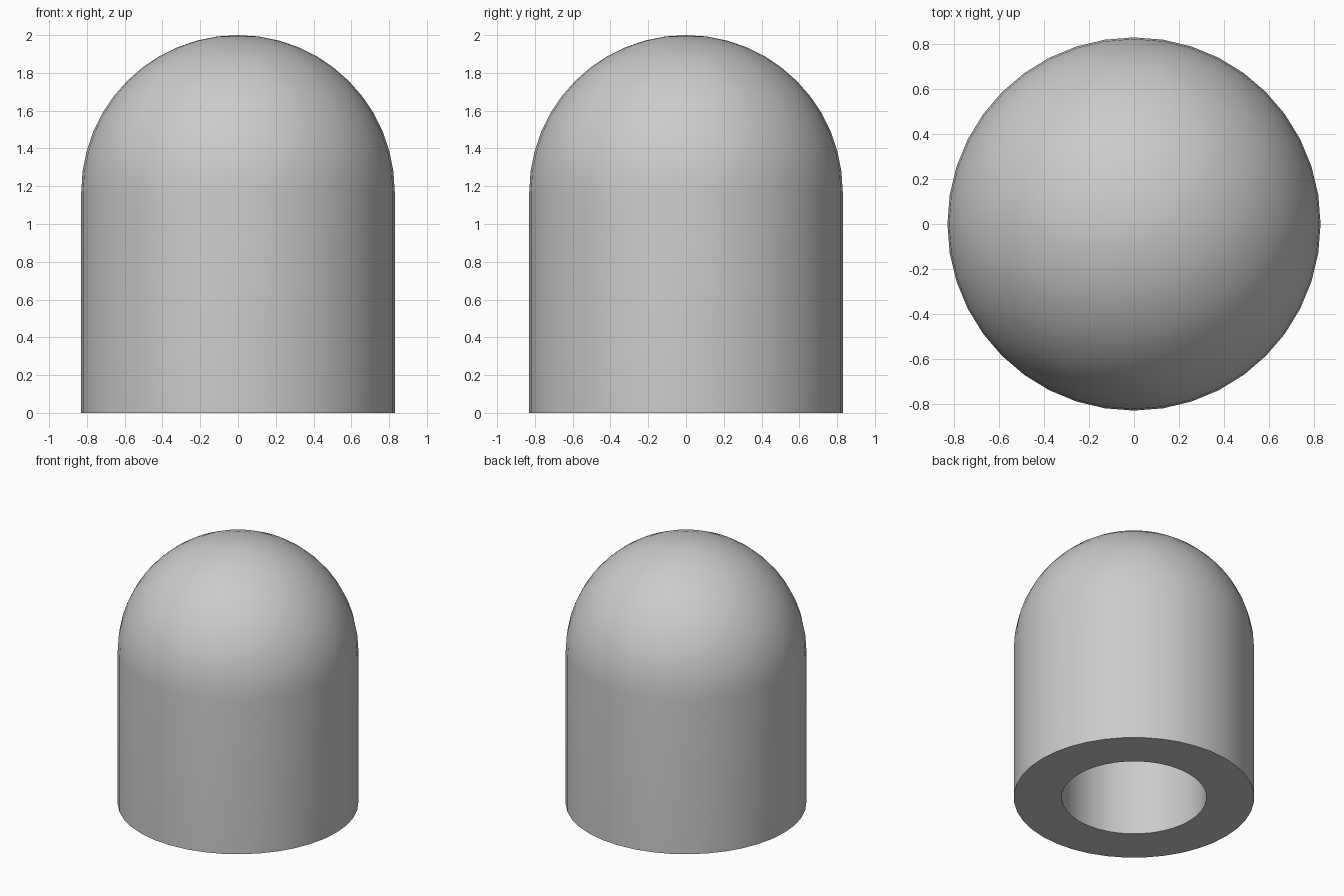
import bpy, bmesh, math

if "Cube" in bpy.data.objects:
    bpy.data.objects.remove(bpy.data.objects["Cube"])

R, BORE, HEIGHT, BORE_DEPTH = 0.83, 0.50, 2.0, 1.18
SIDES, DOME_STEPS = 40, 12
spring = HEIGHT - R  # height where the dome starts

# Half profile: bore end centre, bore wall, base rim, outer wall, dome
profile = [(0, BORE_DEPTH), (BORE, BORE_DEPTH), (BORE, 0), (R, 0)]
for i in range(DOME_STEPS):
    a = math.pi / 2 * i / DOME_STEPS
    profile.append((R * math.cos(a), spring + R * math.sin(a)))
profile.append((0, HEIGHT))

# Revolve the profile around z
bm = bmesh.new()
verts = [bm.verts.new((r, 0, z)) for r, z in profile]
edges = [bm.edges.new(pair) for pair in zip(verts, verts[1:])]
bmesh.ops.spin(bm, geom=verts + edges, cent=(0, 0, 0), axis=(0, 0, 1),
               angle=math.tau, steps=SIDES, use_merge=False)
bmesh.ops.remove_doubles(bm, verts=bm.verts, dist=1e-4)
bmesh.ops.recalc_face_normals(bm, faces=bm.faces)
mesh = bpy.data.meshes.new("domed_cap")
bm.to_mesh(mesh)
bm.free()

cap = bpy.data.objects.new("domed_cap", mesh)
bpy.context.collection.objects.link(cap)
bpy.context.view_layer.objects.active = cap
cap.select_set(True)
bpy.ops.object.shade_smooth_by_angle(angle=math.radians(35))
